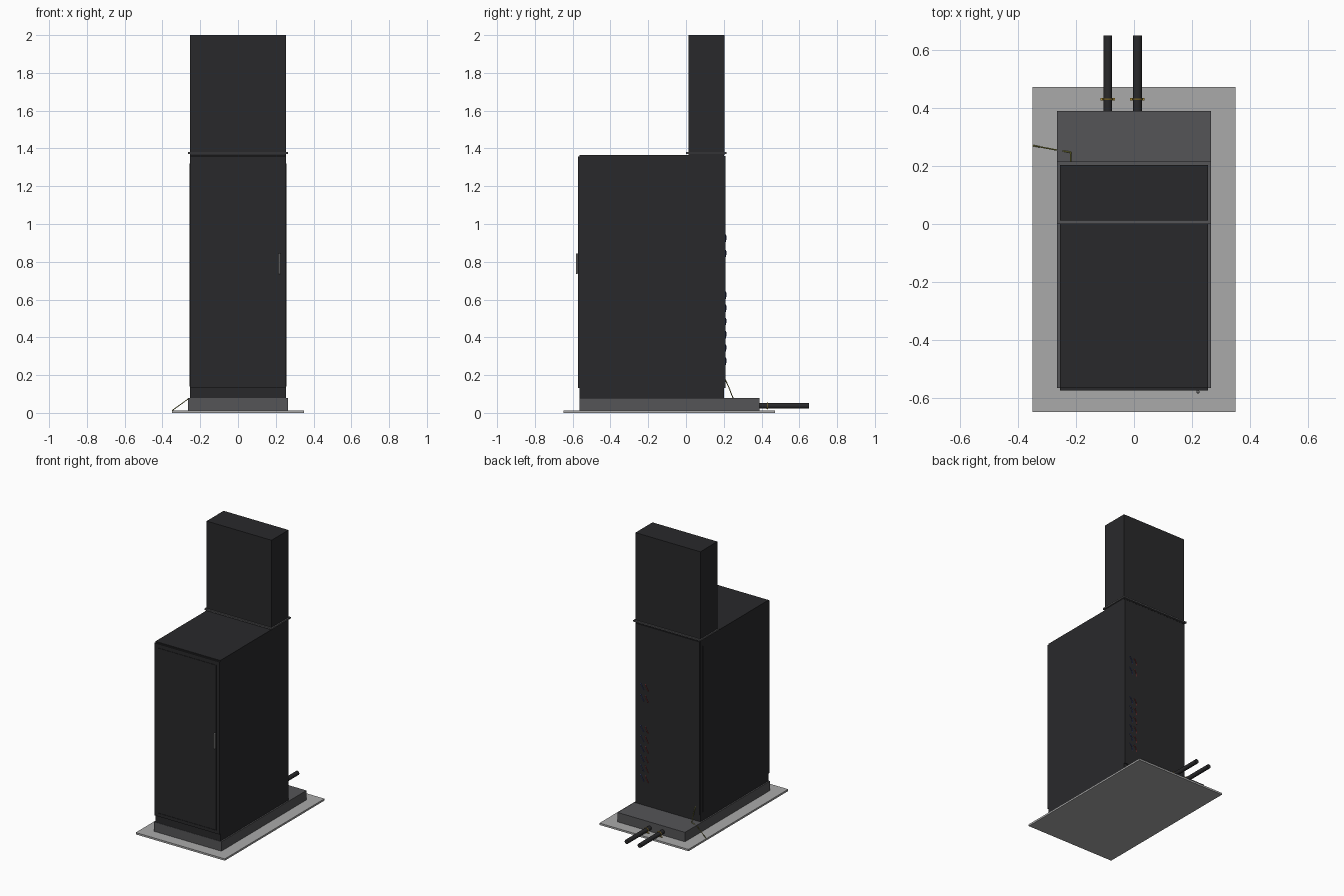
import bpy, math
from mathutils import Vector

if "Cube" in bpy.data.objects:
    bpy.data.objects.remove(bpy.data.objects["Cube"])


def material(name, rgb):
    m = bpy.data.materials.new(name)
    m.diffuse_color = (*rgb, 1)
    m.use_nodes = True
    m.node_tree.nodes["Principled BSDF"].inputs["Base Color"].default_value = m.diffuse_color
    return m


BLACK = material("black_paint", (0.022, 0.022, 0.024))
DARK = material("dark_grey", (0.09, 0.09, 0.095))
CONCRETE = material("light_concrete", (0.4, 0.4, 0.4))
STEEL = material("steel", (0.35, 0.35, 0.35))
BRASS = material("yellow_clamp", (0.5, 0.33, 0.05))
EARTH = material("earth_wire", (0.25, 0.25, 0.05))
RED = material("red", (0.25, 0.03, 0.03))
BLUE = material("blue", (0.04, 0.06, 0.25))


def box(name, lo, hi, mat, bevel=0):
    lo, hi = Vector(lo), Vector(hi)
    bpy.ops.mesh.primitive_cube_add(size=1, location=(lo + hi) / 2)
    ob = bpy.context.object
    ob.name = name
    ob.scale = hi - lo
    bpy.ops.object.transform_apply(location=False, rotation=False, scale=True)
    ob.data.materials.append(mat)
    if bevel:
        mod = ob.modifiers.new("edge", 'BEVEL')
        mod.width, mod.segments = bevel, 1
    return ob


def tube(name, pts, r, mat):
    cu = bpy.data.curves.new(name, 'CURVE')
    cu.dimensions = '3D'
    cu.bevel_depth, cu.bevel_resolution, cu.use_fill_caps = r, 2, True
    sp = cu.splines.new('POLY')
    sp.points.add(len(pts) - 1)
    for p, co in zip(sp.points, pts):
        p.co = (*co, 1)
    ob = bpy.data.objects.new(name, cu)
    bpy.context.collection.objects.link(ob)
    cu.materials.append(mat)
    return ob


def frame(name, w, z0, z1, y0, y1, t, mat):
    # rectangular trim made of two stiles and two rails
    for s in (-1, 1):
        a, b = sorted((s * w, s * (w - t)))
        box(name + "_stile", (a, y0, z0), (b, y1, z1), mat)
    for z in (z0, z1 - t):
        box(name + "_rail", (t - w, y0, z), (w - t, y1, z + t), mat)


# floor and plinth
box("floor_slab", (-0.35, -0.648, 0), (0.35, 0.472, 0.013), CONCRETE)
box("plinth", (-0.265, -0.565, 0.013), (0.265, 0.39, 0.08), DARK)

# cabinet body and upper duct
box("cabinet_body", (-0.255, -0.563, 0.08), (0.255, 0.202, 1.365), BLACK)
box("upper_duct", (-0.255, 0.012, 1.365), (0.255, 0.203, 2.0), BLACK)
box("duct_flange", (-0.265, 0.0, 1.37), (0.265, 0.215, 1.38), DARK)

# front door with raised edge, and handle
box("front_door", (-0.255, -0.570, 0.132), (0.255, -0.563, 1.358), BLACK)
frame("door_edge", 0.255, 0.132, 1.358, -0.573, -0.570, 0.023, BLACK)
box("door_panel", (-0.23, -0.573, 0.157), (0.23, -0.570, 1.328), BLACK)
box("door_handle", (0.215, -0.583, 0.735), (0.225, -0.573, 0.845), STEEL, 0.002)

# rear cover and side seams
box("rear_cover", (-0.253, 0.202, 0.132), (0.253, 0.208, 1.36), BLACK)
for s in (-1, 1):
    x = s * 0.255
    box("side_seam", (x - 0.001, 0.173, 0.14), (x + 0.001, 0.177, 1.32), BLACK)

# pipes with clamps
for x in (-0.09, 0.012):
    bpy.ops.mesh.primitive_cylinder_add(vertices=24, radius=0.015, depth=0.27,
        location=(x, 0.515, 0.038), rotation=(math.pi / 2, 0, 0))
    pipe = bpy.context.object
    pipe.name = "pipe"
    pipe.data.materials.append(BLACK)
    bpy.ops.object.shade_smooth_by_angle()
    bpy.ops.mesh.primitive_torus_add(major_segments=24, minor_segments=6,
        major_radius=0.0165, minor_radius=0.0025, location=(x, 0.43, 0.038),
        rotation=(math.pi / 2, 0, 0))
    bpy.context.object.name = "pipe_clamp"
    bpy.context.object.data.materials.append(BRASS)
    box("clamp_foot", (x - 0.025, 0.426, 0.02), (x + 0.025, 0.434, 0.023), BRASS)

# earth wire from the cabinet over the plinth to the slab corner
tube("earth_wire", [(-0.218, 0.206, 0.18), (-0.218, 0.225, 0.14), (-0.218, 0.247, 0.083),
     (-0.262, 0.254, 0.075), (-0.348, 0.27, 0.013)], 0.0025, EARTH)

# small red and blue pipe runs on the rear cover
for i, z in enumerate((0.25, 0.32, 0.39, 0.46, 0.53, 0.60, 0.82, 0.90)):
    for x, mat, name in ((0.163, RED, "red_lead"), (0.198, BLUE, "blue_lead")):
        tube(name, [(x - 0.012, 0.207, z), (x - 0.008, 0.211, z + 0.012),
             (x + 0.006, 0.212, z + 0.036), (x + 0.012, 0.207, z + 0.046)], 0.002, mat)
